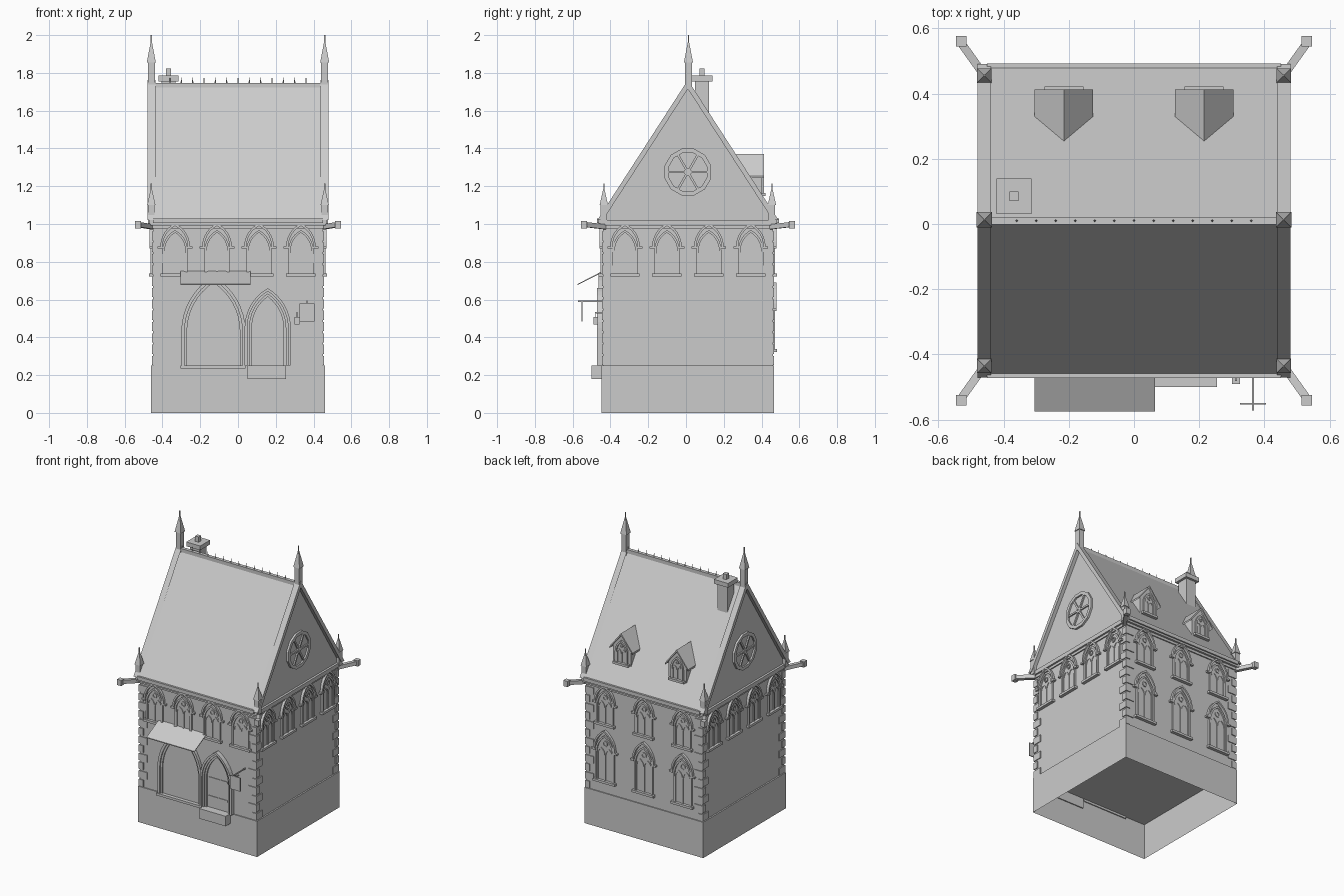
import bpy, bmesh
from math import pi, sin, cos, acos, sqrt
from mathutils import Matrix, Vector

if "Cube" in bpy.data.objects:
    bpy.data.objects.remove(bpy.data.objects["Cube"])

CY = 0.01          # the house sits slightly behind the origin
HW = 0.45          # half width of the walls


def box(bm, x0, x1, y0, y1, z0, z1):
    m = Matrix.Translation(((x0 + x1) / 2, (y0 + y1) / 2, (z0 + z1) / 2))
    bmesh.ops.create_cube(bm, size=1, matrix=m @ Matrix.Diagonal((x1 - x0, y1 - y0, z1 - z0, 1)))


def beam(bm, p, q, w, h):
    p, q = Vector(p), Vector(q)
    d = q - p
    m = Matrix.Translation((p + q) / 2) @ d.to_track_quat('Y', 'Z').to_matrix().to_4x4()
    bmesh.ops.create_cube(bm, size=1, matrix=m @ Matrix.Diagonal((w, d.length, h, 1)))


def band(bm, outer, inner, depth, closed=False):
    """Raised strip between two outlines; stands 'depth' out of the wall plane."""
    rows = [[bm.verts.new((u, y, v)) for u, v in line]
            for line, y in ((outer, 0), (outer, -depth), (inner, -depth), (inner, 0))]
    n = len(outer)
    for a, b in zip(rows, rows[1:]):
        for i in range(n if closed else n - 1):
            j = (i + 1) % n
            bm.faces.new((a[i], a[j], b[j], b[i]))
    if not closed:
        bm.faces.new([r[0] for r in rows])
        bm.faces.new([r[-1] for r in rows])


def pane(bm, line, depth):
    bm.faces.new([bm.verts.new((u, -depth, v)) for u, v in line])


def arch(w, c, base, spring, u=0, n=6):
    """Pointed arch outline, half width w, arc centres at -c and +c."""
    r, top = c + w, acos(c / (c + w))
    right = [(w, base)] + [(r * cos(top * i / n) - c, spring + r * sin(top * i / n)) for i in range(n + 1)]
    return [(u + x, z) for x, z in right] + [(u - x, z) for x, z in right[-2::-1]]


def circle(r, v, n=12):
    return [(r * cos(2 * pi * (i + .5) / n), v + r * sin(2 * pi * (i + .5) / n)) for i in range(n)]


def prism(bm, profile, x0, x1):
    """Extrude a (y, z) profile along x."""
    f = bm.faces.new([bm.verts.new((x0, y, z)) for y, z in profile])
    r = bmesh.ops.extrude_face_region(bm, geom=[f])
    bmesh.ops.translate(bm, vec=(x1 - x0, 0, 0), verts=[g for g in r['geom'] if isinstance(g, bmesh.types.BMVert)])


def mesh(bm, name, fix=True):
    if fix:
        bmesh.ops.recalc_face_normals(bm, faces=bm.faces)
    me = bpy.data.meshes.new(name)
    bm.to_mesh(me)
    bm.free()
    return me


def add(me, name, matrix=Matrix()):
    ob = bpy.data.objects.new(name, me)
    bpy.context.collection.objects.link(ob)
    ob.matrix_world = matrix
    return ob


def place(me, name, angle, u, out=HW):
    """Put a wall part on a side: 0 front, 90 right, 180 back, -90 left."""
    m = Matrix.Translation((0, CY, 0)) @ Matrix.Rotation(angle * pi / 180, 4, 'Z') @ Matrix.Translation((u, -out, 0))
    return add(me, name, m)


def make(name, fn, fix=True):
    bm = bmesh.new()
    fn(bm)
    return add(mesh(bm, name, fix), name)


# plinth, open underneath
def plinth(bm):
    box(bm, -.46, .46, CY - .457, CY + .457, 0, .25)
    bm.faces.ensure_lookup_table()
    bmesh.ops.delete(bm, geom=[f for f in bm.faces if f.calc_center_median().z < .01], context='FACES_ONLY')
make("plinth", plinth, False)

# walls and cornice
make("walls", lambda bm: box(bm, -HW, HW, CY - HW, CY + HW, .25, 1.0))
def cornice(bm):
    box(bm, -.458, .458, CY - .458, CY + .458, .975, .992)
    box(bm, -.47, .47, CY - .472, CY + .472, .992, 1.02)
make("cornice", cornice)

# corner quoins, alternating long and short
def quoins(bm):
    for sx in (-1, 1):
        for sy in (-1, 1):
            for i in range(12):
                a, b = (.065, .035) if i % 2 else (.035, .065)
                z, e = .253 + i * .06, HW + .006
                xs = sorted((sx * e, sx * (e - a)))
                ys = sorted((CY + sy * e, CY + sy * (e - b)))
                box(bm, *xs, *ys, z, z + .048)
make("quoins", quoins)

# main roof, gutters, ridge with spikes
make("roof", lambda bm: prism(bm, [(CY - .475, 1.02), (CY + .475, 1.02), (CY, 1.74)], -.455, .455))
def gutters(bm):
    for s in (-1, 1):
        ys = sorted((CY + s * .46, CY + s * .482))
        box(bm, -.45, .45, *ys, 1.005, 1.03)
make("gutters", gutters)
def ridge(bm):
    box(bm, -.45, .45, CY - .012, CY + .012, 1.72, 1.747)
    for i in range(13):
        x = -.36 + i * .06
        bmesh.ops.create_cone(bm, segments=4, radius1=.004, radius2=.001, depth=.03, cap_ends=True,
                              matrix=Matrix.Translation((x, CY, 1.76)))
make("ridge_crest", ridge)

# gable copings and rose windows
bm = bmesh.new()
band(bm, [(-.48, 1.02), (0, 1.762), (.48, 1.02)], [(-.45, 1.02), (0, 1.715), (.45, 1.02)], .042)
coping = mesh(bm, "gable_coping")
bm = bmesh.new()
band(bm, circle(.128, 1.275), circle(.105, 1.275), .014, True)
pane(bm, circle(.107, 1.275), .003)
for a in (0, pi / 3, 2 * pi / 3):
    d = Vector((cos(a), 0, sin(a))) * .108
    c = Vector((0, -.006, 1.275))
    beam(bm, c - d, c + d, .012, .012)
band(bm, circle(.02, 1.275), circle(.008, 1.275), .014, True)
rose = mesh(bm, "rose_window")
for ang in (90, -90):
    place(coping, "gable_coping", ang, 0, .438)
    place(rose, "rose_window", ang, 0, .455)


# twin-light traceried windows
def window_mesh(name, w, base, spring, c, hood):
    bm = bmesh.new()
    t = .012
    pane(bm, arch(w - t, c, base, spring), .003)
    band(bm, arch(w, c, base, spring), arch(w - t, c, base, spring), .012)
    lw = (w - t) / 2
    for s in (-1, 1):
        band(bm, arch(lw, lw, base, spring - lw * .6, s * lw, 4),
             arch(lw - .006, lw, base, spring - lw * .6, s * lw, 4), .008)
    eye = spring + sqrt((c + w) ** 2 - c * c) * .52
    band(bm, circle(lw * .68, eye, 8), circle(lw * .42, eye, 8), .009, True)
    box(bm, -w - .012, w + .012, -.022, 0, base - .012, base + .004)
    if hood:
        z = spring + .022
        band(bm, arch(w + .012, c, z, z, n=6), arch(w, c, z, z, n=6), .018)
        for s in (-1, 1):
            xs = sorted((s * (w - .002), s * (w + .026)))
            box(bm, *xs, -.018, 0, z - .012, z)
    return mesh(bm, name)

upper = window_mesh("upper_window", .066, .735, .86, .055, True)
lower = window_mesh("lower_window", .072, .335, .53, .072, True)
for ang in (0, 90, -90):
    for u in (-.333, -.111, .111, .333):
        place(upper, "upper_window", ang, u)
for u in (-.3, 0, .3):
    place(upper, "upper_back_window", 180, u)
    place(lower, "lower_back_window", 180, u)

# shop window arch with sill
bm = bmesh.new()
band(bm, arch(.17, .17, .25, .43, n=8), arch(.153, .17, .25, .43, n=8), .022)
band(bm, arch(.153, .17, .25, .43, n=8), arch(.14, .17, .25, .43, n=8), .012)
pane(bm, arch(.142, .17, .25, .43, n=8), .003)
box(bm, -.175, .17, -.028, 0, .235, .252)
place(mesh(bm, "shop_window"), "shop_window", 0, -.13)

# door with stepped portal
bm = bmesh.new()
for w, t, d in ((.122, .014, .032), (.108, .012, .023), (.096, .012, .014)):
    band(bm, arch(w, .12, .25, .45, n=8), arch(w - t, .12, .25, .45, n=8), d)
pane(bm, arch(.086, .12, .25, .45, n=8), .003)
for z in (.32, .45):
    box(bm, -.075, .075, -.007, 0, z, z + .012)
place(mesh(bm, "door"), "door", 0, .157)
make("door_step", lambda bm: box(bm, .05, .255, -.5, -.44, .18, .25))

# awning
make("awning", lambda bm: prism(bm, [(-.44, .752), (-.575, .682), (-.575, .676), (-.44, .745)], -.305, .065))

# hanging sign and lantern
def sign(bm):
    beam(bm, (.365, -.44, .592), (.365, -.572, .592), .006, .008)
    box(bm, .325, .405, -.554, -.548, .483, .578)
    box(bm, .362, .368, -.553, -.549, .575, .592)
make("hanging_sign", sign)
def lantern(bm):
    beam(bm, (.312, -.44, .53), (.312, -.482, .53), .006, .006)
    box(bm, .31, .314, -.48, -.476, .505, .53)
    box(bm, .3, .325, -.49, -.465, .467, .508)
make("lantern", lantern)


# pinnacles on the corners and gable tops
def pinnacle_mesh(name, w, shaft, spire, rod):
    bm = bmesh.new()
    box(bm, -w / 2, w / 2, -w / 2, w / 2, 0, shaft)
    bmesh.ops.create_cone(bm, cap_ends=True, segments=4, radius1=w * .92, radius2=.003, depth=spire,
                          matrix=Matrix.Translation((0, 0, shaft + spire / 2)) @ Matrix.Rotation(pi / 4, 4, 'Z'))
    z = shaft + spire
    box(bm, -.003, .003, -.003, .003, z - .01, z + rod)
    return mesh(bm, name)

small = pinnacle_mesh("corner_pinnacle", .034, .1, .09, .025)
tall = pinnacle_mesh("ridge_pinnacle", .037, .145, .115, .03)
for s in (-1, 1):
    add(tall, "ridge_pinnacle", Matrix.Translation((s * .459, CY + .003, 1.71)))
    for t in (-1, 1):
        add(small, "corner_pinnacle", Matrix.Translation((s * .459, CY + t * .445, 1.0)))

# diagonal water spouts
def spouts(bm):
    for s in (-1, 1):
        for t in (-1, 1):
            beam(bm, (s * .455, CY + t * .44, .985), (s * .53, CY + t * .545, .997), .025, .026)
            x, y = s * .53, CY + t * .55
            box(bm, x - .016, x + .016, y - .016, y + .016, .976, 1.016)
make("water_spouts", spouts)

# chimney
def chimney(bm):
    x, y = -.368, .085
    for w, z0, z1 in ((.038, 1.5, 1.76), (.054, 1.755, 1.785), (.014, 1.78, 1.822)):
        box(bm, x - w, x + w, y - w, y + w, z0, z1)
make("chimney", chimney)

# dormers on the back slope
def dormers(bm):
    for x in (-.215, .215):
        box(bm, x - .07, x + .07, .24, .4, 1.13, 1.27)
        for s in (-1, 1):
            f = [bm.verts.new((x + u * s, y, z)) for y in (.412, .2)
                 for u, z in ((0, 1.37), (.09, 1.255), (.09, 1.243), (0, 1.355))]
            bm.faces.new(f[:4])
            bm.faces.new(f[4:])
            for i in range(4):
                j = (i + 1) % 4
                bm.faces.new((f[i], f[j], f[j + 4], f[i + 4]))
        bm.faces.new([bm.verts.new((x + u, .4, z)) for u, z in ((-.07, 1.27), (.07, 1.27), (0, 1.36))])
make("dormers", dormers)
light = window_mesh("dormer_window", .048, 1.16, 1.235, .048, False)
for u in (-.215, .215):
    place(light, "dormer_window", 180, u, .4 - CY)
